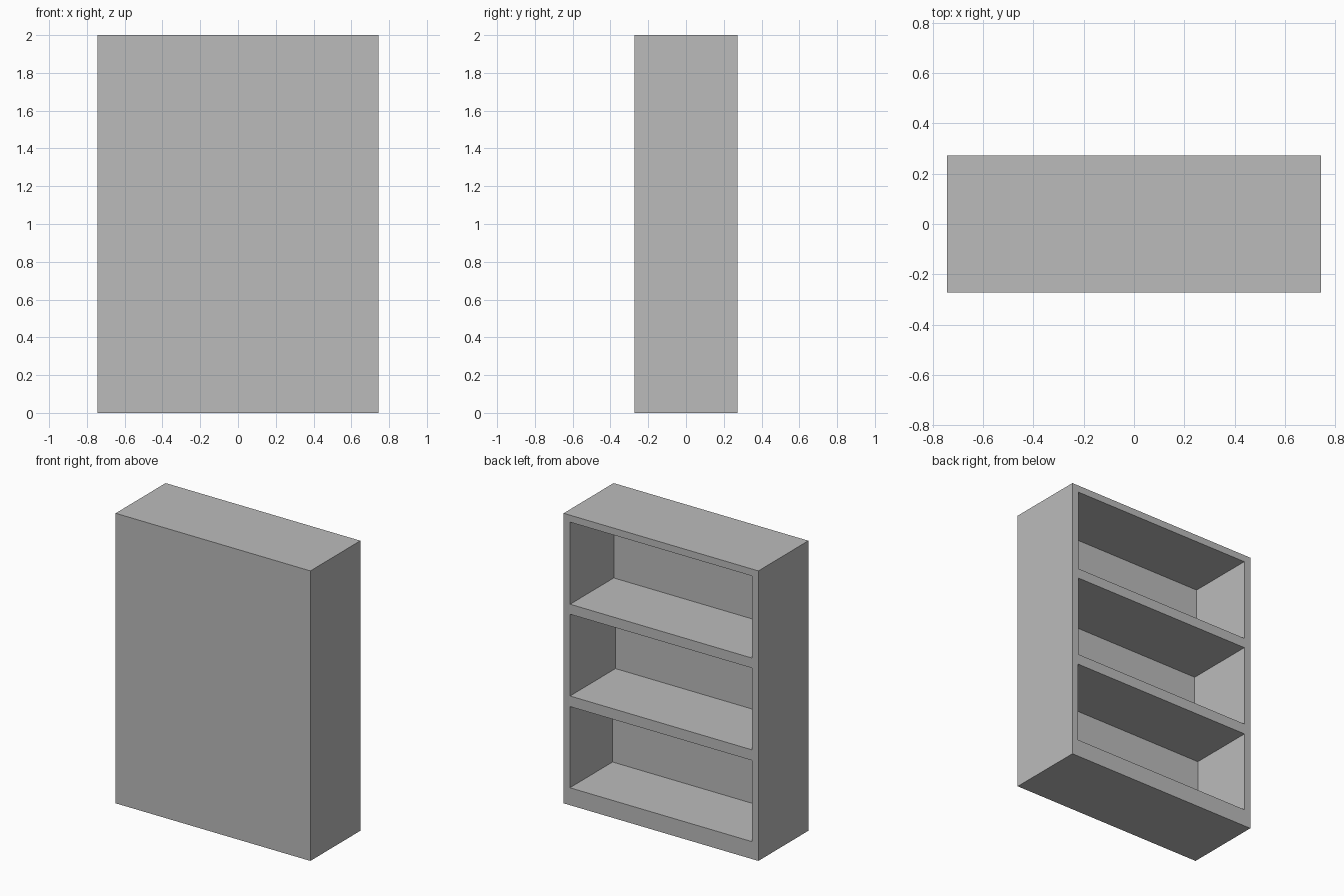
import bpy
from mathutils import Vector

cube = bpy.data.objects.get("Cube")
if cube:
    bpy.data.objects.remove(cube, do_unlink=True)

WIDTH, DEPTH, HEIGHT = 1.486, 0.545, 2.0
BACK = DEPTH / 2

grey = bpy.data.materials.new("plain_grey")
grey.use_nodes = True
colour = (0.5, 0.5, 0.5, 1)
grey.diffuse_color = colour
grey.node_tree.nodes["Principled BSDF"].inputs["Base Color"].default_value = colour


def box(name, low, high):
    """Axis-aligned box between two corners."""
    low, high = Vector(low), Vector(high)
    bpy.ops.mesh.primitive_cube_add(size=1, location=(low + high) / 2)
    obj = bpy.context.object
    obj.name = name
    obj.scale = high - low
    bpy.ops.object.transform_apply(location=False, rotation=False, scale=True)
    return obj


# Solid cabinet body
cabinet = box("bookcase", (-WIDTH / 2, -BACK, 0), (WIDTH / 2, BACK, HEIGHT))
cabinet.data.materials.append(grey)

# Three shelf bays open to +y: half width, bottom, top, depth
bays = {
    "lower": (0.695, 0.12, 0.68, 0.465),
    "middle": (0.694, 0.753, 1.317, 0.495),
    "upper": (0.693, 1.386, 1.952, 0.475),
}
for name, (half, bottom, top, depth) in bays.items():
    cutter = box(name + "_bay_cutter", (-half, BACK - depth, bottom), (half, BACK + 0.1, top))
    cutter.hide_render = True
    cutter.hide_viewport = True
    cut = cabinet.modifiers.new(name + "_bay", "BOOLEAN")
    cut.operation = "DIFFERENCE"
    cut.solver = "EXACT"
    cut.object = cutter
